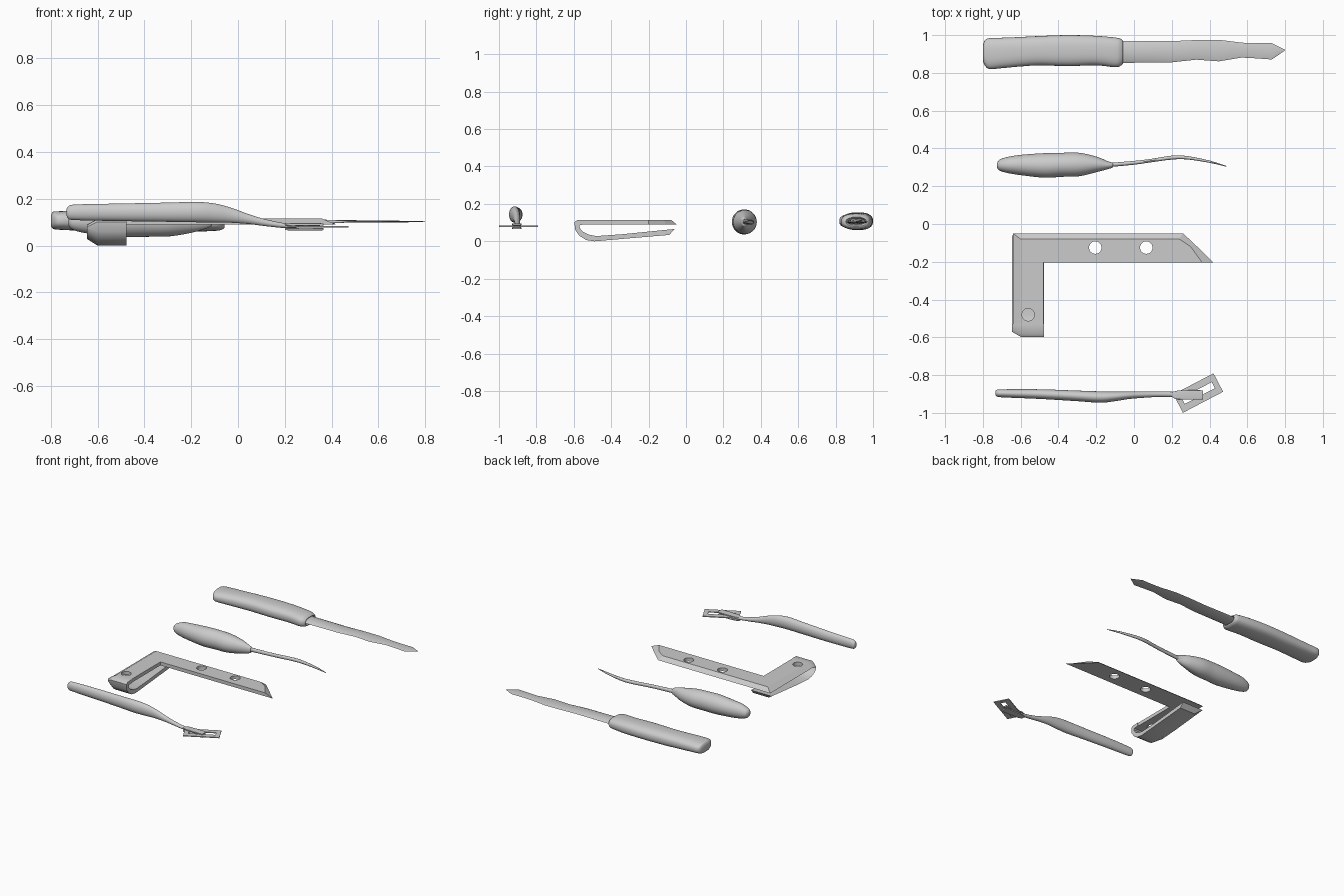
import bpy, bmesh, math
from mathutils import Matrix, Vector

if "Cube" in bpy.data.objects:
    bpy.data.objects.remove(bpy.data.objects["Cube"])


def finish(name, bm, smooth=True, angle=35):
    bmesh.ops.recalc_face_normals(bm, faces=bm.faces)
    me = bpy.data.meshes.new(name)
    bm.to_mesh(me)
    bm.free()
    ob = bpy.data.objects.new(name, me)
    bpy.context.collection.objects.link(ob)
    bpy.ops.object.select_all(action='DESELECT')
    ob.select_set(True)
    bpy.context.view_layer.objects.active = ob
    if smooth:
        bpy.ops.object.shade_smooth_by_angle(angle=math.radians(angle))
    return ob


def skin(bm, rings):
    """Join closed rings of points into a capped tube."""
    vs = [[bm.verts.new(p) for p in r] for r in rings]
    n = len(vs[0])
    for a, b in zip(vs, vs[1:]):
        for i in range(n):
            j = (i + 1) % n
            bm.faces.new((a[i], a[j], b[j], b[i]))
    bm.faces.new(vs[0])
    bm.faces.new(vs[-1])


def spline(rows, steps):
    """Catmull-Rom interpolation of section rows."""
    out, last = [], len(rows) - 1
    for i in range(last):
        p = [rows[max(0, min(last, i + k))] for k in (-1, 0, 1, 2)]
        for s in range(steps):
            t = s / steps
            out.append([0.5 * (2 * b + (c - a) * t + (2 * a - 5 * b + 4 * c - d) * t * t
                               + (3 * b - a - 3 * c + d) * t ** 3)
                        for a, b, c, d in zip(*p)])
    return out + [list(rows[-1])]


def loft(name, rows, n=32, power=2.0, steps=5, angle=40):
    """Rows are (x, y_min, y_max, z_min, z_max); sections are superellipses."""
    rings = []
    for x, y0, y1, z0, z1 in spline(rows, steps):
        ring = []
        for k in range(n):
            a = 2 * math.pi * k / n
            c, s = math.cos(a), math.sin(a)
            u = math.copysign(abs(c) ** (2 / power), c)
            v = math.copysign(abs(s) ** (2 / power), s)
            ring.append((x, (y0 + y1) / 2 + u * (y1 - y0) / 2,
                         (z0 + z1) / 2 + v * (z1 - z0) / 2))
        rings.append(ring)
    bm = bmesh.new()
    skin(bm, rings)
    return finish(name, bm, angle=angle)


def cut(ob, cutter):
    m = ob.modifiers.new("cut", 'BOOLEAN')
    m.operation, m.solver, m.object = 'DIFFERENCE', 'EXACT', cutter
    bpy.context.view_layer.objects.active = ob
    bpy.ops.object.modifier_apply(modifier=m.name)
    bpy.data.objects.remove(cutter)


def box(name, center, size, turn=0.0):
    bm = bmesh.new()
    mat = (Matrix.Translation(center) @ Matrix.Rotation(turn, 4, 'Z')
           @ Matrix.Diagonal((*size, 1)))
    bmesh.ops.create_cube(bm, size=1, matrix=mat)
    return finish(name, bm, smooth=False)


# Large knife: handle with recessed front end, wavy worn blade
loft("large_knife_handle", [
    (-.80, .865, .945, .085, .13), (-.79, .84, .972, .072, .145), (-.765, .82, .984, .068, .147),
    (-.70, .825, .986, .065, .15), (-.6, .834, .99, .062, .152), (-.5, .84, .995, .06, .154),
    (-.35, .836, 1.0, .06, .155), (-.2, .84, .996, .06, .153), (-.1, .83, .987, .063, .148),
    (-.07, .838, .98, .068, .14), (-.058, .855, .965, .08, .128), (-.085, .865, .955, .088, .12)],
    power=2.5)
loft("large_knife_blade", [
    (-.12, .857, .967, .09, .118), (-.05, .853, .97, .09, .118), (.1, .855, .969, .093, .115),
    (.2, .856, .968, .095, .113), (.33, .87, .974, .097, .111), (.45, .861, .975, .098, .109),
    (.57, .881, .96, .099, .108), (.63, .878, .957, .099, .107), (.73, .871, .957, .1, .106),
    (.8, .919, .922, .102, .104)], n=8, steps=1, angle=25)

# Small knife: spindle handle, slim curved blade
loft("small_knife_handle", [
    (-.725, .298, .322, .09, .12), (-.71, .282, .342, .07, .135), (-.66, .268, .357, .055, .155),
    (-.58, .256, .368, .045, .162), (-.47, .245, .375, .037, .17), (-.38, .25, .377, .038, .17),
    (-.29, .253, .377, .04, .165), (-.2, .274, .357, .055, .15), (-.14, .29, .333, .072, .135),
    (-.115, .298, .325, .082, .125), (-.112, .305, .32, .09, .117)])
loft("small_knife_blade", [
    (-.15, .3, .322, .09, .12), (0, .314, .334, .091, .117), (.1, .328, .346, .09, .116),
    (.2, .341, .362, .09, .115), (.28, .342, .36, .091, .113), (.4, .324, .336, .095, .11),
    (.49, .303, .307, .1, .104)], n=12, steps=3)

# Bracket tool: L-shaped plate with bevelled outer edges
base = [(-.64, -.53), (-.64, -.05), (.26, -.05), (.32, -.106), (.42, -.203), (-.48, -.203), (-.48, -.53)]
top = [(-.60, -.53), (-.60, -.08), (.24, -.08), (.30, -.12), (.36, -.203), (-.48, -.203), (-.48, -.53)]
bm = bmesh.new()
skin(bm, [[(x, y, .09) for x, y in base], [(x, y, .115) for x, y in top]])
plate = finish("bracket_plate", bm, smooth=False)
for x, y in [(-.205, -.125), (.065, -.125), (-.56, -.48)]:
    bm = bmesh.new()
    bmesh.ops.create_cone(bm, cap_ends=True, segments=32, radius1=.033, radius2=.033,
                          depth=.06, matrix=Matrix.Translation((x, y, .105)))
    hole = finish("hole_cutter", bm, smooth=False)
    hole.hide_render = True
    cut(plate, hole)

# Folded strap: outer and inner side profiles in (y, z)
outer = [(-.53, .115), (-.58, .114), (-.597, .102), (-.592, .06), (-.57, .03),
         (-.535, .007), (-.49, 0), (-.35, .012), (-.09, .034)]
inner = [(-.53, .09), (-.565, .088), (-.571, .08), (-.566, .068), (-.55, .05),
         (-.52, .036), (-.48, .028), (-.35, .037), (-.06, .066)]
bm = bmesh.new()
skin(bm, [[(-.60, *o), (-.477, *o), (-.477, *i), (-.645, *i)] for o, i in zip(outer, inner)])
finish("bracket_folded_strap", bm, angle=40)

# Blade holder: drooping handle, clamp jaws and slotted blade
loft("holder_handle", [
    (-.733, -.905, -.885, .13, .155), (-.725, -.914, -.877, .115, .168), (-.69, -.918, -.875, .109, .176),
    (-.5, -.926, -.875, .105, .18), (-.3, -.938, -.882, .102, .184), (-.18, -.946, -.886, .1, .187),
    (-.1, -.938, -.887, .099, .18), (-.03, -.927, -.887, .098, .162), (.05, -.92, -.887, .092, .133),
    (.12, -.916, -.888, .083, .112), (.2, -.915, -.888, .075, .096), (.25, -.913, -.89, .075, .093)])
for name, z0, z1 in [("upper_clamp_jaw", .085, .096), ("lower_clamp_jaw", .065, .076)]:
    loft(name, [(.2, -.915, -.893, z0 + .002, z1 - .002), (.23, -.928, -.882, z0, z1),
                (.35, -.93, -.88, z0, z1), (.365, -.925, -.885, z0 + .002, z1 - .002)],
         n=16, power=5, steps=2)
angle = math.radians(27.6)
blade = box("slotted_blade", (.34, -.895, .0805), (.24, .11, .006), angle)
slot = box("slot_cutter", (.34, -.895, .0805), (.18, .036, .05), angle)
slot.hide_render = True
cut(blade, slot)
